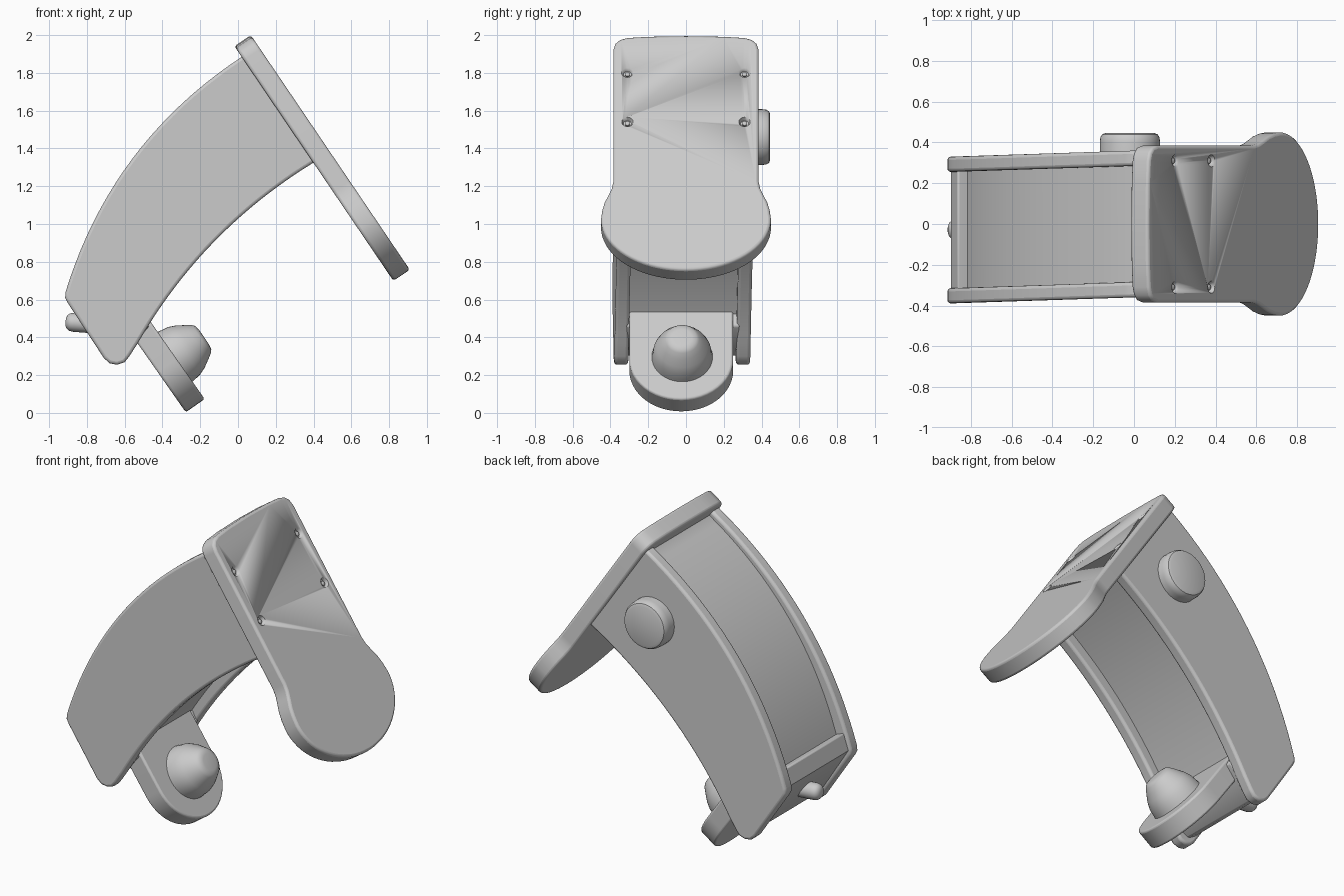
import bpy, bmesh
from math import sin, cos, pi
from mathutils import Matrix, Vector

if "Cube" in bpy.data.objects:
    bpy.data.objects.remove(bpy.data.objects["Cube"])

D = Vector((0.561, 0, -0.828))      # down along the tilted plates
N = Vector((0.828, 0, 0.561))       # outward from the tilted plates
Y = Vector((0, 1, 0))


def frame(o, x, y):
    z = x.cross(y)
    m = Matrix((x, y, z)).transposed().to_4x4()
    m.translation = Vector(o)
    return m


def finish(name, bm, bevel=0.0, shear=0.0):
    for v in bm.verts:
        v.co.y += shear * v.co.x
    bmesh.ops.recalc_face_normals(bm, faces=bm.faces)
    me = bpy.data.meshes.new(name)
    bm.to_mesh(me)
    bm.free()
    ob = bpy.data.objects.new(name, me)
    bpy.context.collection.objects.link(ob)
    bpy.ops.object.select_all(action='DESELECT')
    bpy.context.view_layer.objects.active = ob
    ob.select_set(True)
    bpy.ops.object.shade_smooth_by_angle(angle=0.6)
    if bevel:
        b = ob.modifiers.new("bevel", 'BEVEL')
        b.width, b.segments = bevel, 3
        b.limit_method, b.angle_limit = 'ANGLE', 0.9
    return ob


def prism(name, pts, depth, m, bevel=0.015, shear=0.0):
    bm = bmesh.new()
    f = bm.faces.new([bm.verts.new((p[0], p[1], 0)) for p in pts])
    r = bmesh.ops.extrude_face_region(bm, geom=[f])
    vs = [g for g in r['geom'] if isinstance(g, bmesh.types.BMVert)]
    bmesh.ops.translate(bm, verts=vs, vec=(0, 0, depth))
    bm.transform(m)
    return finish(name, bm, bevel, shear)


def lathe(name, prof, origin, axis, n=40):
    # prof: (radius, height) pairs spun about the axis, closed at both ends
    bm = bmesh.new()
    rings = [[bm.verts.new((r * cos(2 * pi * i / n), r * sin(2 * pi * i / n), h))
              for i in range(n)] for r, h in prof]
    for a, b in zip(rings, rings[1:]):
        for i in range(n):
            j = (i + 1) % n
            bm.faces.new((a[i], a[j], b[j], b[i]))
    bm.faces.new(rings[0])
    bm.faces.new(rings[-1])
    q = Vector(axis).to_track_quat('Z', 'Y').to_matrix().to_4x4()
    bm.transform(Matrix.Translation(origin) @ q)
    return finish(name, bm)


def arc(p, q, sag, shift=0.0, n=20):
    p, q = Vector(p), Vector(q)
    d = (q - p).normalized()
    nrm = Vector((-d.y, d.x))
    if nrm.x > 0:
        nrm = -nrm
    return [p.lerp(q, i / n) + nrm * (4 * sag * (i / n) * (1 - i / n) + shift)
            for i in range(n + 1)]


# curved arm: two side plates and a recessed core between them
SKEW = 0.033
top_o, bot_o, top_i, bot_i = (0.02, 1.885), (-0.913, 0.64), (0.40, 1.325), (-0.53, 0.37)
head_end = [(0.44, 1.345), (0.06, 1.89)]
side = (arc(top_o, bot_o, 0.14)
        + [(-0.915, 0.61), (-0.90, 0.58), (-0.71, 0.29), (-0.68, 0.263), (-0.64, 0.255),
           (-0.60, 0.268), (-0.575, 0.30)]
        + arc(bot_i, top_i, 0.085) + head_end)


def xz(y):
    return frame((0, y, 0), Vector((1, 0, 0)), Vector((0, 0, 1)))


for name, y in (("arm_side_back", 0.36), ("arm_side_front", -0.285)):
    prism(name, side, 0.075, xz(y), 0.016, SKEW)
core = (arc(top_o, (-0.86, 0.68), 0.14, -0.035)
        + arc((-0.50, 0.40), top_i, 0.085, 0.07) + head_end)
prism("arm_core", core, 0.60, xz(0.30), 0, SKEW)

# end block closing the bottom of the arm
block = [(-0.898, 0.63), (-0.865, 0.73), (-0.79, 0.70), (-0.50, 0.52),
         (-0.47, 0.46), (-0.56, 0.35), (-0.66, 0.30), (-0.71, 0.33)]
prism("arm_end_block", block, 0.60, xz(0.30), 0.01, SKEW)

# head plate with a rounded, flared lower end
half = [(0.0, 0.0), (0.20, 0.004), (0.31, 0.012), (0.35, 0.025), (0.375, 0.05), (0.385, 0.09),
        (0.385, 0.93), (0.392, 0.97), (0.408, 1.01), (0.43, 1.06), (0.443, 1.11)]
half += [(0.45 * cos(a * pi / 36), 1.17 + 0.33 * sin(a * pi / 36)) for a in range(0, 19)]
outline = half + [(-x, y) for x, y in reversed(half[1:-1])]
head_o = Vector((0.068, 0, 2.0))
head = prism("head_plate", outline, 0.105, frame(head_o, Y, D), 0.015)

# countersunk screws in the head plate
for s in (0.24, 0.555):
    for y in (-0.31, 0.31):
        c = head_o + D * s + Y * y
        cut = lathe("screw_hole_cutter", [(0.022, -0.022), (0.034, 0.01)], c, N, 16)
        cut.hide_render = True
        cut.hide_viewport = True
        b = head.modifiers.new("screw_hole", 'BOOLEAN')
        b.operation, b.object, b.solver = 'DIFFERENCE', cut, 'EXACT'
        lathe("screw", [(0.014, -0.03), (0.014, -0.012), (0.008, -0.008)], c, N, 16)

# foot plate with a rounded lower end
foot = [(-0.275, -0.10), (0.275, -0.10)]
foot += [(0.275 * cos(a * pi / 24), 0.24 + 0.26 * sin(a * pi / 24)) for a in range(25)]
FD = Vector((0.573, 0, -0.8195))
foot_o = Vector((-0.463, -0.025, 0.483))
prism("foot_plate", foot, 0.122, frame(foot_o, Y, FD), 0.012)

# domed knob on the foot plate
lathe("foot_knob", [(0.165, -0.02), (0.158, 0.02), (0.152, 0.06), (0.135, 0.10), (0.11, 0.14),
                    (0.09, 0.17), (0.075, 0.183), (0.05, 0.188)],
      (-0.335, -0.02, 0.295), N)

# small bolt on the arm end
lathe("end_bolt", [(0.05, -0.06), (0.05, 0.055), (0.046, 0.078), (0.034, 0.092), (0.016, 0.098)],
      (-0.815, -0.028, 0.475), (-1, 0, 0.08), 24)

# round dial on the back side of the arm
lathe("side_dial", [(0.148, -0.05), (0.148, 0.05), (0.145, 0.075), (0.136, 0.09), (0.12, 0.096)],
      (-0.02, 0.35, 1.46), Y)
